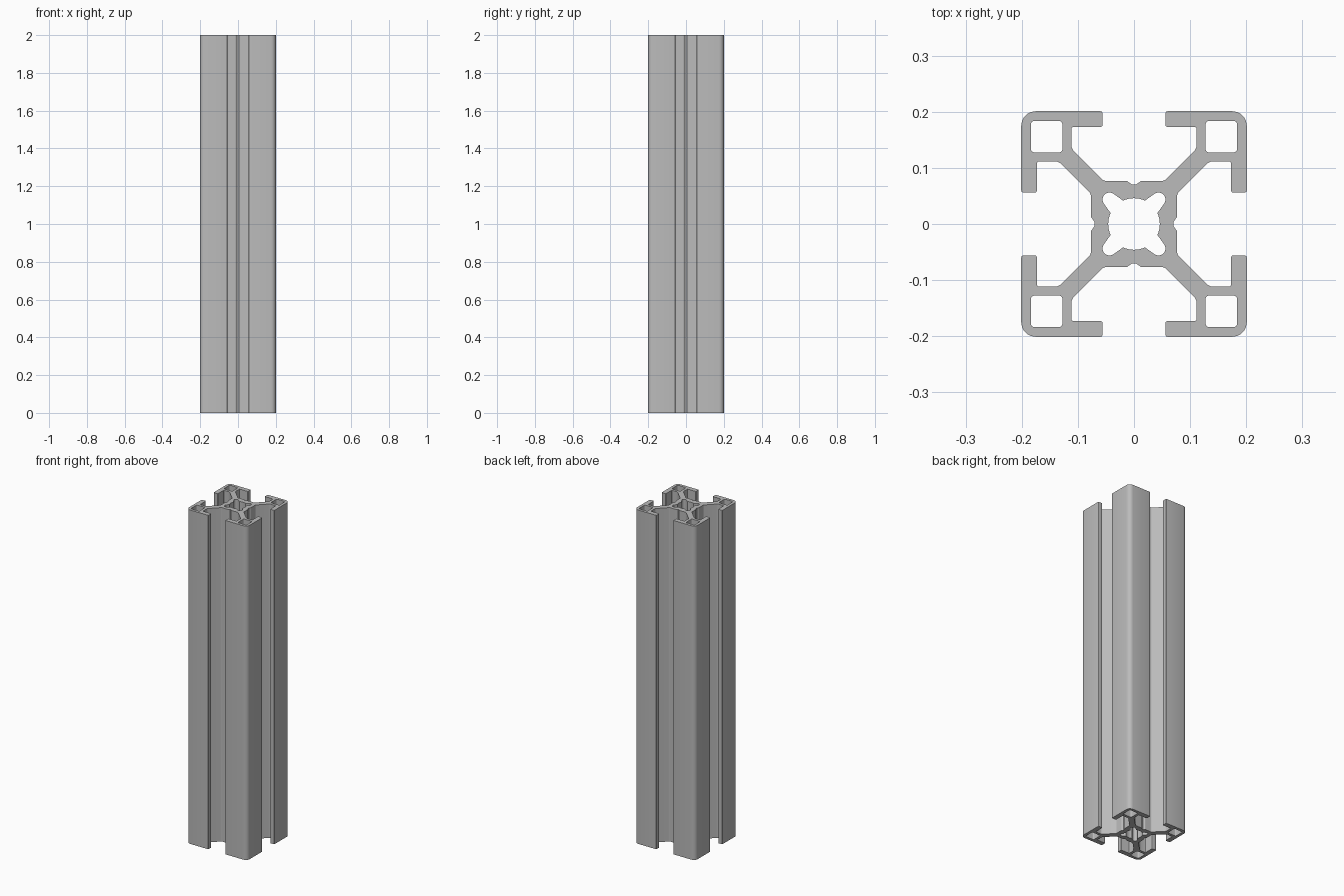
import bpy
import bmesh
from math import sin, cos, pi, radians
from mathutils import Vector, Matrix

LENGTH = 2.0
HALF = 0.201

cube = bpy.data.objects.get("Cube")
if cube:
    bpy.data.objects.remove(cube, do_unlink=True)


def mirrored(half):
    """Append the reflection of an (x, y, radius) path across the diagonal."""
    return half + [(y, x, r) for x, y, r in reversed(half) if x != y]


def four_fold(path):
    """Repeat a clockwise quadrant path around the centre."""
    loop = []
    for i in range(4):
        turn = Matrix.Rotation(-i * pi / 2, 2)
        loop += [(turn @ Vector((x, y)), r) for x, y, r in path]
    return loop


def rounded(loop, steps=5):
    """Replace each corner that has a radius with a short arc."""
    out = []
    for i, (p, r) in enumerate(loop):
        if r == 0:
            out.append(p)
            continue
        a = (loop[i - 1][0] - p).normalized()
        b = (loop[(i + 1) % len(loop)][0] - p).normalized()
        for k in range(steps + 1):
            t = k / steps * pi / 2
            out.append(p + r * (a * (1 - sin(t)) + b * (1 - cos(t))))
    return out


# Outer outline: groove, core face, diagonal web, slot wall, lip, corner
outer = rounded(four_fold(mirrored([
    (0.004, 0.0705, 0), (0.013, 0.077, 0.002),
    (0.0545, 0.077, 0.004), (0.1115, 0.134, 0.006),
    (0.1115, 0.173, 0.004), (0.056, 0.173, 0.004),
    (0.056, HALF, 0.004), (HALF, HALF, 0.026)])))

# Central bore: arcs between four round corner lobes
bore_path = []
for k in range(5):
    a = radians(90 - k * 25 / 4)
    bore_path.append((0.046 * cos(a), 0.046 * sin(a), 0))
for k in range(9):
    a = radians(125 - k * 10)
    bore_path.append((0.0435 + 0.0125 * cos(a), 0.0435 + 0.0125 * sin(a), 0))
bore = rounded(four_fold(mirrored(bore_path)[:-1]))

# Square corner chambers
lo, hi = 0.1275, 0.184
chamber = rounded([(Vector(p), 0.007) for p in
                   ((lo, lo), (lo, hi), (hi, hi), (hi, lo))])
chambers = [[Matrix.Rotation(i * pi / 2, 2) @ p for p in chamber]
            for i in range(4)]

# Fill the cross-section and extrude it to full length
bm = bmesh.new()
for loop in [outer, bore] + chambers:
    verts = [bm.verts.new((p.x, p.y, 0)) for p in loop]
    for i, v in enumerate(verts):
        bm.edges.new((verts[i - 1], v))
bmesh.ops.triangle_fill(bm, use_beauty=True, edges=bm.edges[:],
                        normal=(0, 0, 1))
top = bmesh.ops.extrude_face_region(bm, geom=bm.faces[:],
                                    use_keep_orig=True)["geom"]
bmesh.ops.translate(bm, vec=(0, 0, LENGTH),
                    verts=[g for g in top if isinstance(g, bmesh.types.BMVert)])
bmesh.ops.recalc_face_normals(bm, faces=bm.faces[:])
mesh = bpy.data.meshes.new("slotted_rail")
bm.to_mesh(mesh)
bm.free()

# Plain metal colour
metal = bpy.data.materials.new("aluminium_grey")
metal.use_nodes = True
colour = (0.5, 0.5, 0.5, 1)
metal.diffuse_color = colour
metal.node_tree.nodes["Principled BSDF"].inputs["Base Color"].default_value = colour
mesh.materials.append(metal)

rail = bpy.data.objects.new("slotted_rail", mesh)
bpy.context.collection.objects.link(rail)
bpy.ops.object.select_all(action="DESELECT")
rail.select_set(True)
bpy.context.view_layer.objects.active = rail
bpy.ops.object.shade_smooth_by_angle(angle=radians(30))
